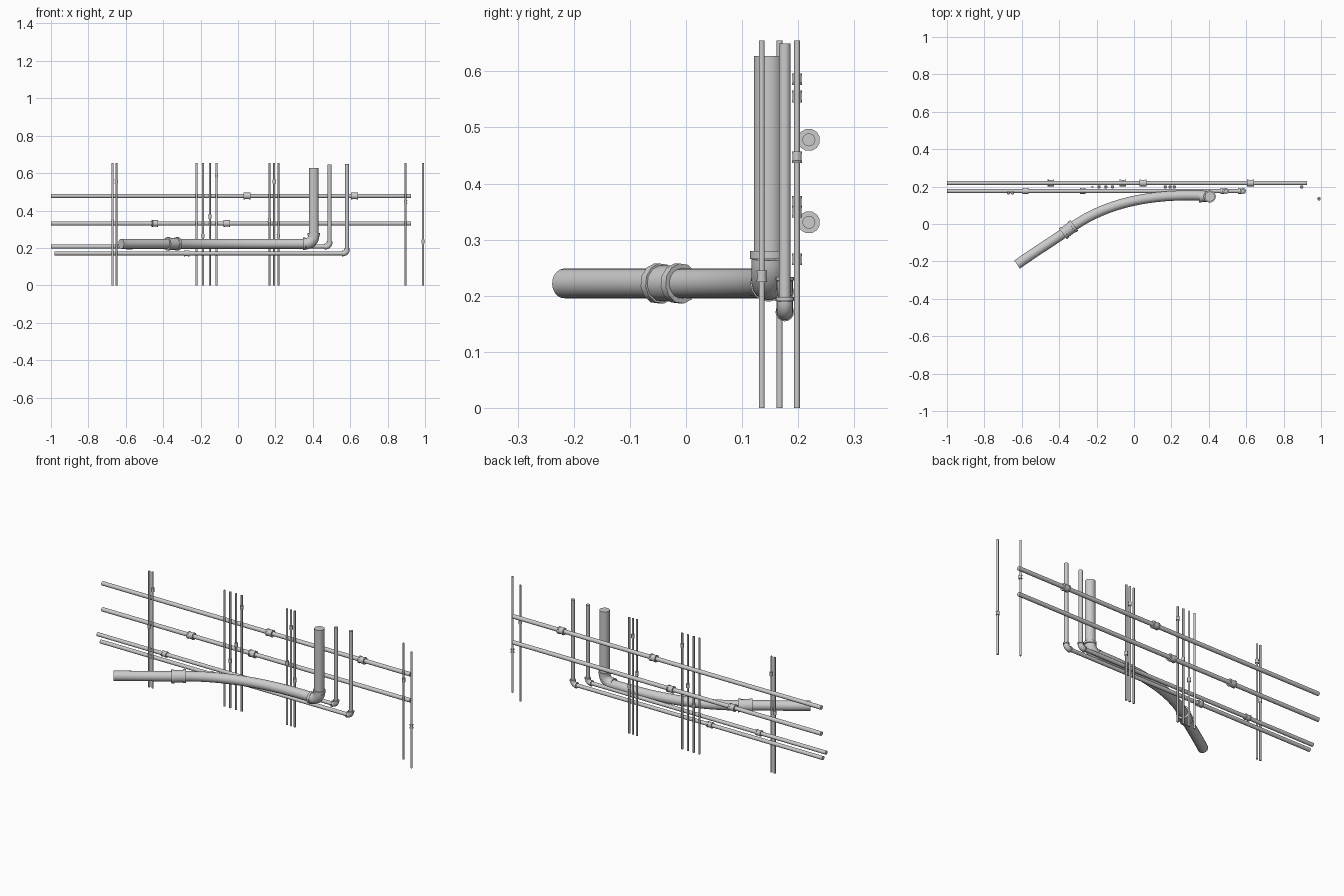
import bpy, bmesh, math
from mathutils import Vector
from mathutils.geometry import interpolate_bezier

if "Cube" in bpy.data.objects:
    bpy.data.objects.remove(bpy.data.objects["Cube"])


def sweep(name, pts, radii, sides=16):
    """Capped round tube through pts; radii is one number or one per point."""
    pts = [Vector(p) for p in pts]
    if not isinstance(radii, (list, tuple)):
        radii = [radii] * len(pts)
    bm = bmesh.new()
    rings, prev, n = [], None, None
    for i, p in enumerate(pts):
        t = Vector()
        if i > 0:
            t += (p - pts[i - 1]).normalized()
        if i < len(pts) - 1:
            t += (pts[i + 1] - p).normalized()
        t.normalize()
        if n is None:
            n = t.orthogonal().normalized()
        else:
            n = (prev.rotation_difference(t) @ n).normalized()
        prev = t
        b = t.cross(n)
        rings.append([bm.verts.new(p + radii[i] * (math.cos(a) * n + math.sin(a) * b))
                      for a in (2 * math.pi * k / sides for k in range(sides))])
    for r0, r1 in zip(rings, rings[1:]):
        for k in range(sides):
            j = (k + 1) % sides
            bm.faces.new((r0[k], r0[j], r1[j], r1[k]))
    bm.faces.new(rings[0][::-1])
    bm.faces.new(rings[-1])
    bmesh.ops.recalc_face_normals(bm, faces=bm.faces)
    me = bpy.data.meshes.new(name)
    bm.to_mesh(me)
    bm.free()
    ob = bpy.data.objects.new(name, me)
    bpy.context.collection.objects.link(ob)
    bpy.context.view_layer.objects.active = ob
    bpy.ops.object.select_all(action='DESELECT')
    ob.select_set(True)
    bpy.ops.object.shade_smooth_by_angle(angle=math.radians(40))
    return ob


def coupling(name, c, axis, r, length):
    """Sleeve with a raised rim at each end."""
    c, axis = Vector(c), Vector(axis).normalized()
    h, e = length / 2, length * 0.002
    zs = [-h, -h * .6, -h * .6 + e, h * .6 - e, h * .6, h]
    rs = [r, r, r * .9, r * .9, r, r]
    sweep(name, [c + axis * z for z in zs], rs, 12)


def elbow(name, corner, bend, r, rim):
    """Quarter bend from a run along x to a riser, with a collar at each end."""
    x, y, z = corner
    arc = [(x - bend + bend * math.sin(a), y, z + bend - bend * math.cos(a))
           for a in (math.pi / 2 * i / 8 for i in range(9))]
    sweep(name, arc, r)
    w = r * .45
    sweep(name + "_collar_side", [(x - bend - w, y, z), (x - bend, y, z)], rim)
    sweep(name + "_collar_top", [(x, y, z + bend), (x, y, z + bend + w)], rim)


# Thin vertical conduits: x, y, coupling height (or None)
conduits = [(-.671, .167, .342), (-.65, .167, .555),
            (-.222, .198, None), (-.187, .198, .265), (-.15, .198, .367), (-.115, .198, .586),
            (.168, .198, .35), (.193, .198, .555), (.216, .198, .265),
            (.896, .198, .447), (.989, .135, .235)]
for i, (x, y, cz) in enumerate(conduits):
    sweep(f"conduit_{i}", [(x, y, 0), (x, y, .655)], .0055, 12)
    if cz:
        coupling(f"conduit_coupling_{i}", (x, y, cz), (0, 0, 1), .0095, .021)

# Long wall pipes
for z, cs in ((.478, (.048, .623)), (.331, (-.445, -.06))):
    sweep("wall_pipe", [(-1, .219, z), (.925, .219, z)], .0115)
    for x in cs:
        coupling("wall_pipe_coupling", (x, .219, z), (1, 0, 0), .02, .036)

# Medium pipes that turn upward
for x0, x1, z, top, cx in ((-1, .49, .207, .645, -.58), (-.98, .583, .171, .65, -.275)):
    y = .176
    sweep("medium_run", [(x0, y, z), (x1 - .018, y, z)], .0105)
    sweep("medium_riser", [(x1, y, z + .018), (x1, y, top)], .0105)
    elbow("medium_elbow", (x1, y, z), .02, .0145, .0165)
    coupling("medium_coupling", (cx, y, z), (1, 0, 0), .0165, .03)

# Large curved pipe
Z, mid = .222, Vector((-.35, -.03, .222))
tan = Vector((.78, .58, 0)).normalized()
path = interpolate_bezier(Vector((-.625, -.217, Z)), Vector((-.54, -.155, Z)),
                          mid - tan * .09, mid, 8)
path += interpolate_bezier(mid, mid + tan * .26, Vector((.11, .16, Z)),
                           Vector((.37, .152, Z)), 20)[1:]
sweep("large_curved_pipe", path, .0265, 20)
coupling("large_coupling", mid, tan, .036, .075)
sweep("large_riser", [(.405, .147, .26), (.405, .147, .627)], .0265, 20)
elbow("large_elbow", (.405, .147, Z), .044, .03, .0325)
